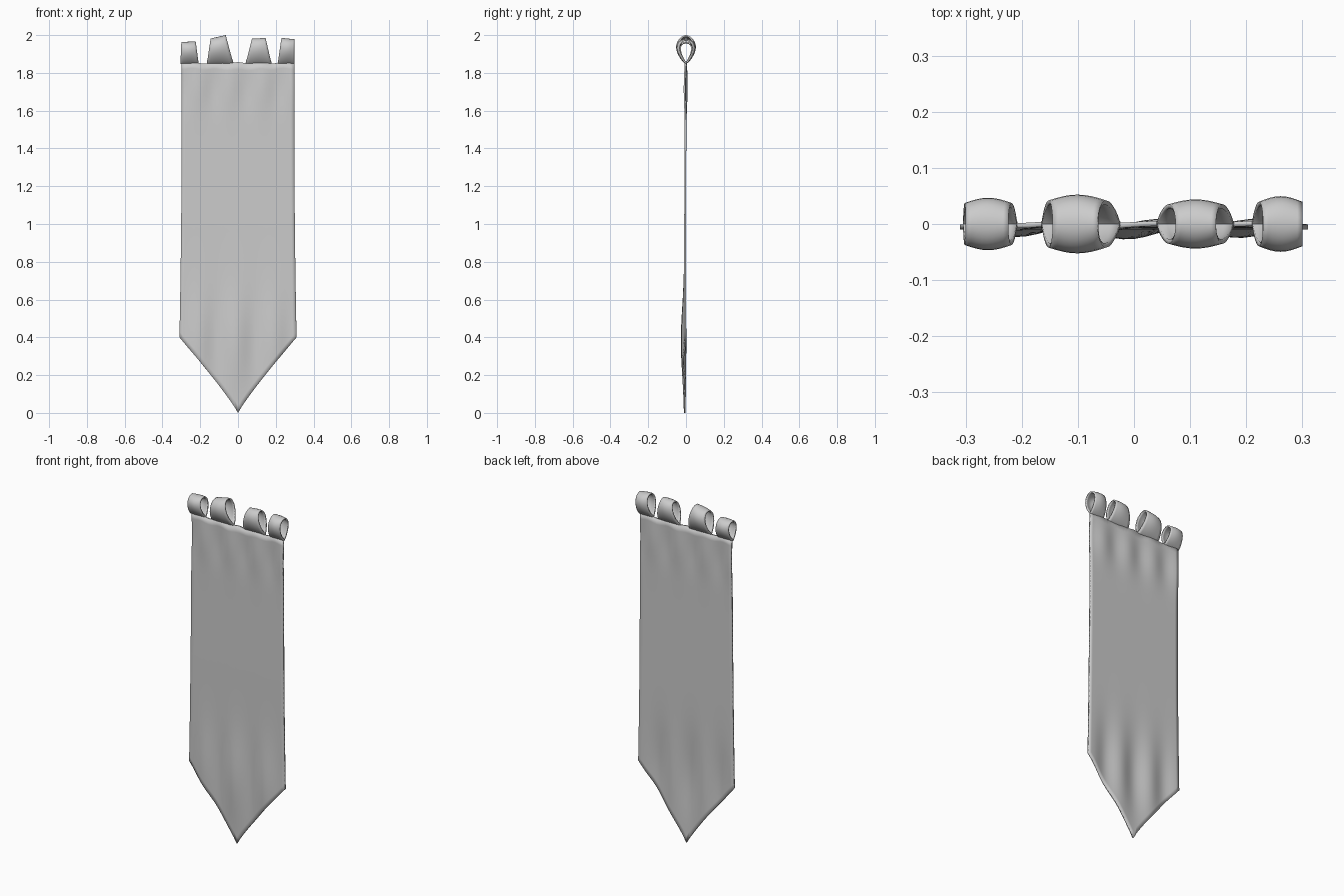
import bpy, math

if "Cube" in bpy.data.objects:
    bpy.data.objects.remove(bpy.data.objects["Cube"])


def sheet(name, rows, cols, point, thickness, offset):
    """Build a smooth cloth sheet from a point(u, v) function, u and v in 0..1."""
    verts = [point(c / cols, r / rows) for r in range(rows + 1) for c in range(cols + 1)]
    n = cols + 1
    faces = [(r * n + c, r * n + c + 1, (r + 1) * n + c + 1, (r + 1) * n + c)
             for r in range(rows) for c in range(cols)]
    mesh = bpy.data.meshes.new(name)
    mesh.from_pydata(verts, [], faces)
    obj = bpy.data.objects.new(name, mesh)
    bpy.context.collection.objects.link(obj)
    solid = obj.modifiers.new("thickness", 'SOLIDIFY')
    solid.thickness = thickness
    solid.offset = offset
    bpy.context.view_layer.objects.active = obj
    obj.select_set(True)
    bpy.ops.object.shade_smooth_by_angle(angle=math.radians(45))
    obj.select_set(False)
    return obj


# Hanging cloth: slightly flared, pointed lower end, soft folds near the point
def cloth_point(u, v):
    s = 2 * u - 1
    bottom = 0.40 * abs(s) ** 0.9
    top = 1.853 + 0.004 * math.cos(5 * math.pi * s)
    z = top + (bottom - top) * v
    x = s * (0.298 + 0.012 * max(0, (1.6 - z) / 1.2) ** 2 * (z > 0.4)
             + 0.012 * (z <= 0.4))
    fold = math.exp(-((z - 0.38) / 0.25) ** 2)
    y = -0.005 - fold * (0.008 + 0.010 * math.cos(3 * math.pi * s + 0.4)) * (1 - s ** 4)
    y += 0.006 * math.exp(-((z - 1.72) / 0.12) ** 2) * math.sin(3.5 * math.pi * s)
    y += 0.004 * max(0, (z - 1.0) / 0.85)
    return x, y, z


sheet("banner_cloth", 48, 32, cloth_point, 0.009, 0)

# Hanging loops: teardrop straps, narrower at the top
# (bottom left x, bottom right x, top left x, top right x, left z, right z, radius)
loops = [
    (-0.305, -0.208, -0.300, -0.224, 1.964, 1.966, 0.049),
    (-0.165, -0.024, -0.145, -0.065, 1.982, 2.000, 0.055),
    (0.040, 0.178, 0.074, 0.146, 1.981, 1.985, 0.046),
    (0.210, 0.300, 0.230, 0.300, 1.985, 1.978, 0.052),
]
base_z = 1.847


def add_loop(i, bl, br, tl, tr, zl, zr, radius):
    def point(u, v):
        a = 2 * math.pi * v
        h = (1 - math.cos(a)) / 2
        left, right = bl + (tl - bl) * h, br + (tr - br) * h
        bulge = 0.80 + 0.20 * math.sin(math.pi * u)
        width = math.sin(a) * math.sin(a / 2 if a < math.pi else math.pi - a / 2) ** 0.7
        y = -radius * bulge * width * 1.16
        top = zl + (zr - zl) * u
        return left + (right - left) * u, y, base_z + (top - base_z) * h
    sheet(f"hanging_loop_{i}", 28, 8, point, 0.008, -1)


for i, spec in enumerate(loops, 1):
    add_loop(i, *spec)
